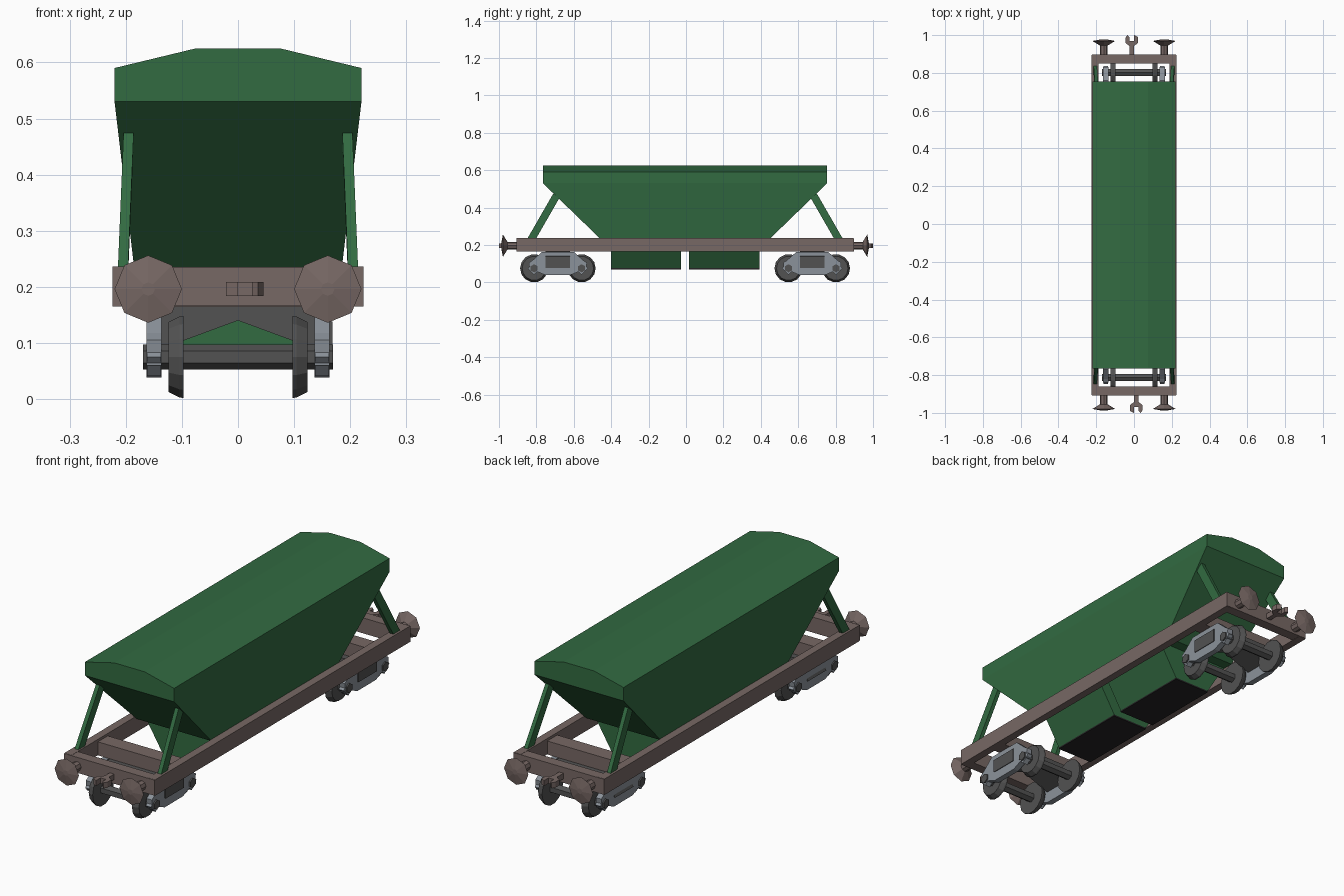
import bpy, bmesh, math
from mathutils import Vector, Matrix

if "Cube" in bpy.data.objects:
    bpy.data.objects.remove(bpy.data.objects["Cube"])

YC = -0.005  # the wagon body sits slightly forward of the couplers


def material(name, rgb):
    m = bpy.data.materials.new(name)
    m.diffuse_color = (*rgb, 1)
    m.use_nodes = True
    m.node_tree.nodes["Principled BSDF"].inputs["Base Color"].default_value = m.diffuse_color
    return m


GREEN = material("hopper green", (0.032, 0.145, 0.053))
BROWN = material("frame brown", (0.185, 0.138, 0.128))
STEEL = material("bogie light grey", (0.26, 0.29, 0.325))
DARK = material("wheel dark grey", (0.085, 0.085, 0.085))
BLACK = material("hatch black", (0.018, 0.017, 0.018))


def finish(name, bm, mat):
    bmesh.ops.recalc_face_normals(bm, faces=bm.faces)
    me = bpy.data.meshes.new(name)
    bm.to_mesh(me)
    bm.free()
    me.materials.append(mat)
    ob = bpy.data.objects.new(name, me)
    bpy.context.collection.objects.link(ob)
    return ob


def loft(name, rings, mat):
    """Skin a list of equal-length rings and cap both ends."""
    bm = bmesh.new()
    vs = [[bm.verts.new(p) for p in r] for r in rings]
    n = len(rings[0])
    for a, b in zip(vs, vs[1:]):
        for i in range(n):
            bm.faces.new((a[i], a[(i + 1) % n], b[(i + 1) % n], b[i]))
    bm.faces.new(vs[0])
    bm.faces.new(vs[-1])
    return finish(name, bm, mat)


def box(name, x0, x1, y0, y1, z0, z1, mat):
    rect = [(x0, y0), (x1, y0), (x1, y1), (x0, y1)]
    return loft(name, [[(x, y, z) for x, y in rect] for z in (z0, z1)], mat)


def extrude_y(name, prof, y0, y1, mat):
    return loft(name, [[(x, y, z) for x, z in prof] for y in (y0, y1)], mat)


def extrude_x(name, prof, x0, x1, mat):
    return loft(name, [[(x, y, z) for y, z in prof] for x in (x0, x1)], mat)


def lathe(name, centre, axis, profile, sides, mat, turn=0.0):
    """Rings of (offset along axis, radius) around the x or y axis."""
    rings = []
    for d, r in profile:
        ring = []
        for i in range(sides):
            t = 2 * math.pi * i / sides + turn
            a, b = r * math.cos(t), r * math.sin(t)
            off = Vector((d, a, b)) if axis == "x" else Vector((a, d, b))
            ring.append(Vector(centre) + off)
        rings.append(ring)
    return loft(name, rings, mat)


# Hopper: sloping lower walls, upright band, then the angled roof
def rect_ring(hx, hy, z):
    return [(sx * hx, YC + sy * hy, z) for sx, sy in ((-1, -1), (1, -1), (1, 1), (-1, 1))]


loft("hopper_body", [rect_ring(0.184, 0.445, 0.225), rect_ring(0.22, 0.76, 0.53)], GREEN)
extrude_y("hopper_roof", [(-0.22, 0.53), (0.22, 0.53), (0.22, 0.59), (0.075, 0.625),
                          (-0.075, 0.625), (-0.22, 0.59)], YC - 0.76, YC + 0.76, GREEN)

# Discharge chutes with dark bottoms
for s in (-1, 1):
    y0, y1 = sorted((YC + s * 0.022, YC + s * 0.397))
    extrude_y("chute", [(-0.184, 0.23), (0.184, 0.23), (0.09, 0.077), (-0.09, 0.077)], y0, y1, GREEN)
    box("chute_hatch", -0.09, 0.09, y0, y1, 0.07, 0.077, BLACK)

# Underframe
for s in (-1, 1):
    x0, x1 = sorted((s * 0.188, s * 0.224))
    box("side_sill", x0, x1, YC - 0.9, YC + 0.9, 0.165, 0.236, BROWN)
    y0, y1 = sorted((YC + s * 0.855, YC + s * 0.902))
    box("end_beam", -0.223, 0.223, y0, y1, 0.166, 0.235, BROWN)
    yb = YC + s * 0.68
    box("cross_beam", -0.19, 0.19, yb - 0.035, yb + 0.035, 0.165, 0.225, BROWN)

# Struts, buffers and couplers at each end
for s in (-1, 1):
    for sx in (-1, 1):
        rings = []
        for x, y, z in ((0.205, 0.825, 0.225), (0.195, 0.687, 0.465)):
            rings.append([(sx * (x + a), YC + s * (y + b), z + 0.5 * b)
                          for a, b in ((-0.009, -0.018), (0.009, -0.018), (0.009, 0.018), (-0.009, 0.018))])
        loft("hopper_strut", rings, GREEN)
        lathe("buffer", (sx * 0.16, YC, 0.196), "y",
              [(s * 0.89, 0.021), (s * 0.95, 0.021), (s * 0.974, 0.06), (s * 0.983, 0.012)], 8, BROWN)
    # forked hook outline, seen from above
    fork = [(-0.011, 0.89), (0.011, 0.89), (0.011, 0.942), (0.033, 0.958), (0.033, 0.985), (0.024, 1.0),
            (0.013, 0.99), (0.013, 0.968), (-0.013, 0.968), (-0.013, 1.0), (-0.033, 0.99),
            (-0.033, 0.958), (-0.011, 0.942)]
    loft("coupler", [[(-s * (0.012 + x), s * y, z) for x, y in fork] for z in (0.184, 0.209)], BROWN)

# Bogies
FRAME = [(-0.155, 0.105), (-0.135, 0.118), (-0.085, 0.163), (0.085, 0.163), (0.135, 0.118), (0.155, 0.105),
         (0.15, 0.06), (0.105, 0.055), (0.065, 0.038), (-0.065, 0.038), (-0.105, 0.055), (-0.15, 0.06)]
for s in (-1, 1):
    yb = YC + s * 0.68
    extrude_y("bogie_bolster", [(-0.168, 0.078), (0, 0.14), (0.168, 0.078), (0.168, 0.138),
                                (0.13, 0.165), (-0.13, 0.165)], yb - 0.065, yb + 0.065, DARK)
    for sx in (-1, 1):
        extrude_x("bogie_side_frame", [(yb + y, z) for y, z in FRAME], sx * 0.136, sx * 0.163, STEEL)
    for e in (-1, 1):
        c = (0, yb + e * 0.127, 0.075)
        lathe("axle", c, "x", [(-0.169, 0.022), (0.169, 0.022)], 6, DARK, math.pi / 6)
        for sx in (-1, 1):
            w = lathe("wheel", c, "x", [(sx * 0.097, 0.075), (sx * 0.104, 0.074), (sx * 0.124, 0.064)], 14, DARK)
            # small axle box under the end of each side frame
            ya = yb + e * 0.127
            x0, x1 = sorted((sx * 0.137, sx * 0.162))
            b = box("axle_box", x0, x1, ya - 0.024, ya + 0.024, 0.051, 0.099, STEEL)
            pivot = Matrix.Translation((0, ya, 0.075))
            b.data.transform(pivot @ Matrix.Rotation(math.radians(45), 4, "X") @ pivot.inverted())
